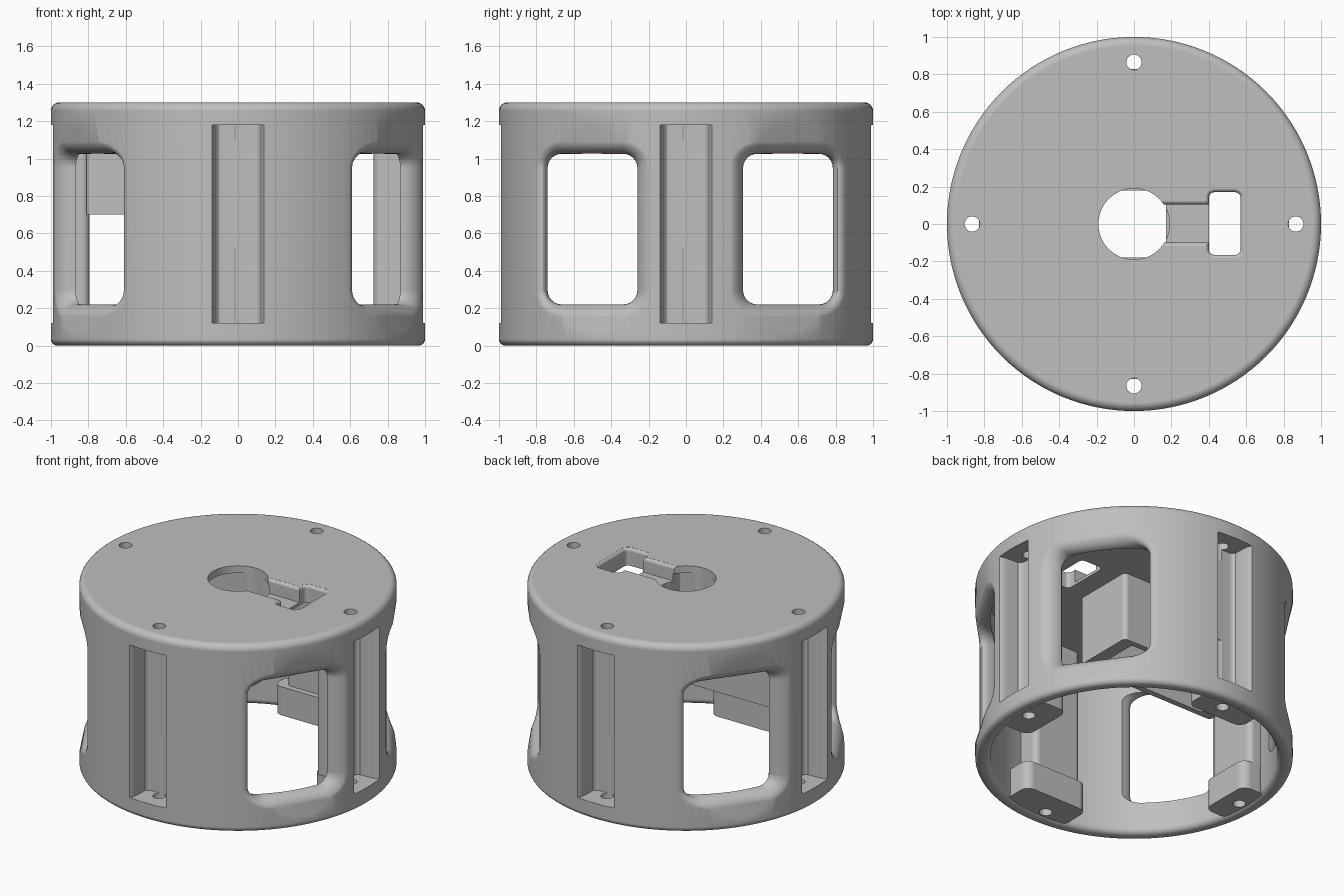
import bpy, bmesh, math
from mathutils import Matrix, Vector

if "Cube" in bpy.data.objects:
    bpy.data.objects.remove(bpy.data.objects["Cube"], do_unlink=True)

grey = bpy.data.materials.new("plain_grey")
grey.use_nodes = True
grey.diffuse_color = (0.52, 0.52, 0.52, 1)
grey.node_tree.nodes["Principled BSDF"].inputs["Base Color"].default_value = grey.diffuse_color


def finish(name, bm):
    bmesh.ops.recalc_face_normals(bm, faces=bm.faces)
    mesh = bpy.data.meshes.new(name)
    bm.to_mesh(mesh)
    bm.free()
    mesh.materials.append(grey)
    ob = bpy.data.objects.new(name, mesh)
    bpy.context.collection.objects.link(ob)
    return ob


def rounded_rect(u0, u1, v0, v1, r, steps=6):
    """Outline of a rectangle with rounded corners."""
    pts = []
    corners = [(u1 - r, v1 - r), (u0 + r, v1 - r), (u0 + r, v0 + r), (u1 - r, v0 + r)]
    for k, (u, v) in enumerate(corners):
        for i in range(steps + 1):
            a = math.pi / 2 * (k + i / steps)
            pts.append((u + r * math.cos(a), v + r * math.sin(a)))
    return pts


def loft(name, layers):
    """Closed solid through equal rings of points."""
    bm = bmesh.new()
    rings = [[bm.verts.new(p) for p in layer] for layer in layers]
    n = len(rings[0])
    for a, b in zip(rings, rings[1:]):
        for i in range(n):
            j = (i + 1) % n
            bm.faces.new((a[i], a[j], b[j], b[i]))
    bm.faces.new(rings[0])
    bm.faces.new(rings[-1])
    return finish(name, bm)


def prism(name, outline, z0, z1, turn=0):
    rot = Matrix.Rotation(turn, 3, 'Z')
    return loft(name, [[rot @ Vector((x, y, z)) for x, y in outline] for z in (z0, z1)])


def circle(cx, cy, r, n=32):
    return [(cx + r * math.cos(math.tau * i / n), cy + r * math.sin(math.tau * i / n)) for i in range(n)]


def combine(target, tool, operation='DIFFERENCE'):
    mod = target.modifiers.new("combine", 'BOOLEAN')
    mod.operation, mod.object, mod.solver = operation, tool, 'EXACT'
    bpy.context.view_layer.objects.active = target
    bpy.ops.object.modifier_apply(modifier=mod.name)
    bpy.data.objects.remove(tool, do_unlink=True)


def arc(cx, cz, r, start, steps=6):
    return [(cx + r * math.cos(start + math.pi / 2 * i / steps),
             cz + r * math.sin(start + math.pi / 2 * i / steps)) for i in range(steps + 1)]


# Round shell with a closed top and an open, rounded bottom rim
INNER, HEIGHT, PLATE = 0.905, 1.3, 1.18
profile = [(0, PLATE), (INNER, PLATE)] + arc(INNER + 0.04, 0.04, 0.04, math.pi)
profile += arc(0.965, 0.035, 0.035, -math.pi / 2) + arc(0.955, HEIGHT - 0.045, 0.045, 0) + [(0, HEIGHT)]
bm = bmesh.new()
verts = [bm.verts.new((r, 0, z)) for r, z in profile]
edges = [bm.edges.new(pair) for pair in zip(verts, verts[1:])]
bmesh.ops.spin(bm, geom=verts + edges, cent=(0, 0, 0), axis=(0, 0, 1), angle=math.tau, steps=128)
bmesh.ops.remove_doubles(bm, verts=bm.verts, dist=1e-4)
body = finish("housing_body", bm)

# Inner posts, and screw lugs at their feet: post face, lug face, lug sides
SUPPORTS = [(0.725, 0.71, -0.19, 0.19), (0.79, 0.75, -0.19, 0.25),
            (0.795, 0.74, -0.19, 0.19), (0.745, 0.69, -0.19, 0.3)]
for k, (post, lug, side0, side1) in enumerate(SUPPORTS):
    turn = k * math.pi / 2
    combine(body, prism("post", rounded_rect(post, 0.945, -0.185, 0.185, 0.04), 0.015, 1.22, turn), 'UNION')
    combine(body, prism("lug", rounded_rect(lug, 0.925, side0, side1, 0.06), 0.012, 0.21, turn), 'UNION')

# Holder hanging under the top plate, reaching the right-hand post
combine(body, prism("holder", rounded_rect(-0.81, 0.26, -0.22, 0.22, 0.03), 0.7, 1.22), 'UNION')

# Windows cut along x, rounded over on the outer wall
FILLET, SWEEP = 0.085, math.radians(77)


def window(side, y0, y1):
    def ring(r, o):
        return [(side * math.sqrt(r * r - y * y), y, z)
                for y, z in rounded_rect(y0 - o, y1 + o, 0.22 - o, 1.025 + o, 0.075 + o)]

    def flat(x, o):
        return [(side * x, y, z) for _, y, z in ring(1.05, o)]

    layers = [flat(0.35, 0)]
    for i in range(8):
        a = SWEEP * i / 7
        layers.append(ring(1 - FILLET * (math.sin(SWEEP) - math.sin(a)), FILLET * (1 - math.cos(a))))
    flare = FILLET * (1 - math.cos(SWEEP)) + 0.02 * math.tan(SWEEP)
    return loft("window_cutter", layers + [ring(1.02, flare), flat(1.3, flare)])


for side in (-1, 1):
    for y0, y1 in ((-0.74, -0.26), (0.305, 0.785)):
        combine(body, window(side, y0, y1))

# Outer screw slots with softened mouths, and screw holes above and below
half = [(0.83, 0.085), (0.838, 0.105), (0.855, 0.118), (0.95, 0.122), (0.975, 0.13), (1.0, 0.145), (1.3, 0.145)]
slot = half + [(x, -y) for x, y in reversed(half)]
for k in range(4):
    turn = k * math.pi / 2
    combine(body, prism("slot", slot, 0.12, 1.18, turn))
    for z0, z1 in ((-0.1, 0.52), (1.1, 1.4)):
        combine(body, prism("screw_hole", circle(0.865, 0, 0.041, 24), z0, z1, turn))

# Holder cavity and round opening
combine(body, prism("cavity", rounded_rect(-0.7, 0.17, -0.18, 0.18, 0.01), 0.6, 1.25))
combine(body, prism("round_opening", circle(0, 0, 0.19, 48), 1.1, 1.4))


# Channel and rectangular opening with rounded top edges
def opening(name, x0, x1, y0, y1, r, floor):
    soft = 0.022
    steps = [(floor, 0)] + [(HEIGHT - soft * (1 - math.sin(a)), soft * (1 - math.cos(a)))
                            for a in [math.radians(15 * i) for i in range(6)]]
    steps.append((1.4, steps[-1][1]))
    return loft(name, [[(x, y, z) for x, y in rounded_rect(x0 - o, x1 + o, y0 - o, y1 + o, r + o)]
                       for z, o in steps])


combine(body, opening("channel", 0.1, 0.45, -0.1, 0.105, 0.01, 1.2))
combine(body, opening("rectangular_opening", 0.4, 0.57, -0.165, 0.17, 0.03, 1.1))

# Smooth curves with crisp edges
bpy.ops.object.select_all(action='DESELECT')
body.select_set(True)
bpy.context.view_layer.objects.active = body
bpy.ops.object.shade_smooth_by_angle(angle=math.radians(30))
weighted = body.modifiers.new("even_shading", 'WEIGHTED_NORMAL')
weighted.keep_sharp = True
